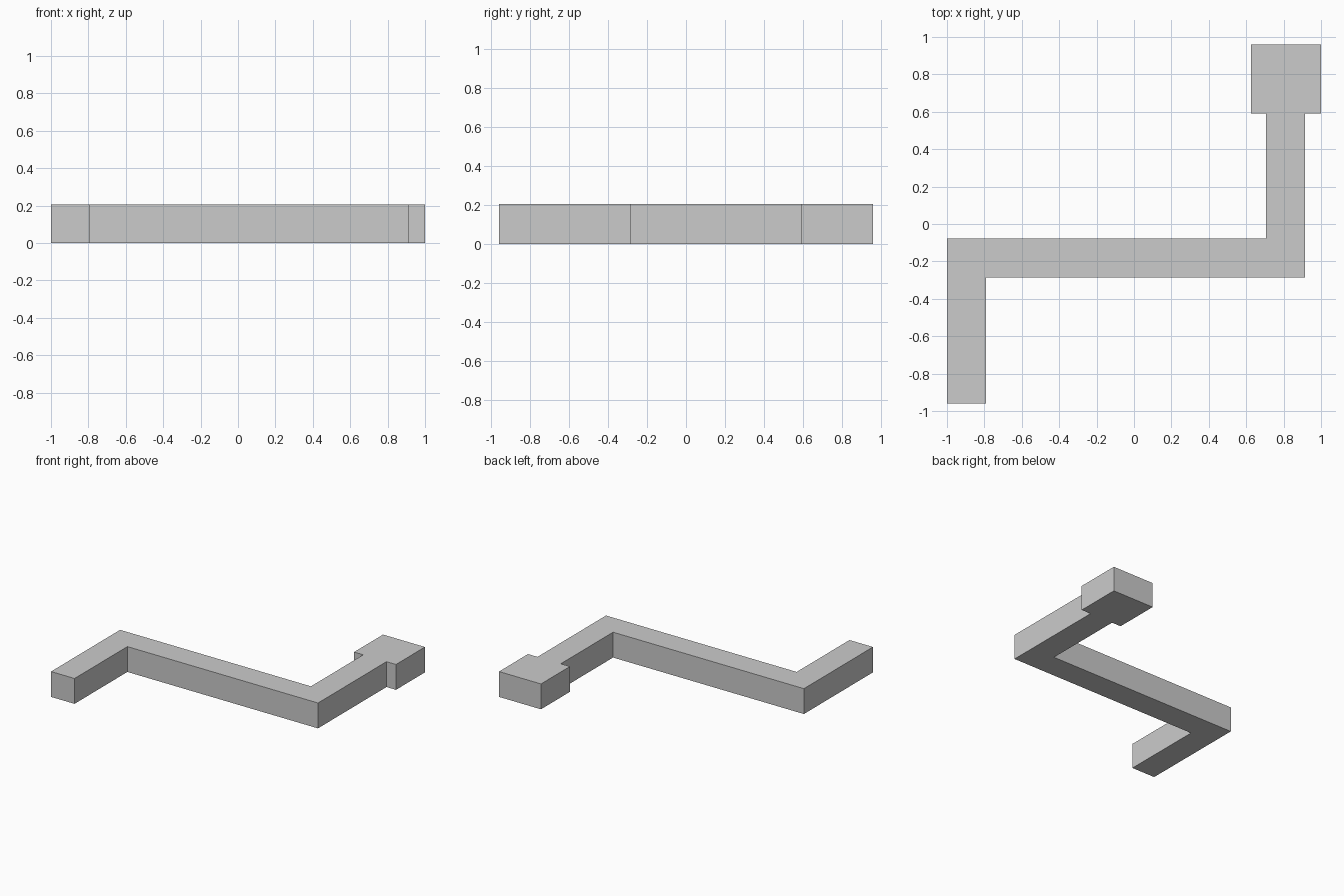
import bpy, bmesh

if "Cube" in bpy.data.objects:
    bpy.data.objects.remove(bpy.data.objects["Cube"])

HEIGHT = 0.205

# Plan outline: left leg, long crossbar, right leg and wider square end block
OUTLINE = [
    (-1.0, -0.96), (-0.79, -0.96), (-0.79, -0.285), (0.915, -0.285),
    (0.915, 0.59), (1.0, 0.59), (1.0, 0.96), (0.625, 0.96),
    (0.625, 0.59), (0.707, 0.59), (0.707, -0.078), (-1.0, -0.078),
]


def extrude_outline(name, outline, height):
    bm = bmesh.new()
    base = bm.faces.new([bm.verts.new((x, y, 0)) for x, y in outline])
    top = bmesh.ops.extrude_face_region(bm, geom=[base], use_keep_orig=True)
    verts = [g for g in top["geom"] if isinstance(g, bmesh.types.BMVert)]
    bmesh.ops.translate(bm, verts=verts, vec=(0, 0, height))
    bmesh.ops.recalc_face_normals(bm, faces=bm.faces)
    mesh = bpy.data.meshes.new(name)
    bm.to_mesh(mesh)
    bm.free()
    obj = bpy.data.objects.new(name, mesh)
    bpy.context.collection.objects.link(obj)
    return obj


# Cranked bar with end block
extrude_outline("cranked_bar", OUTLINE, HEIGHT)
